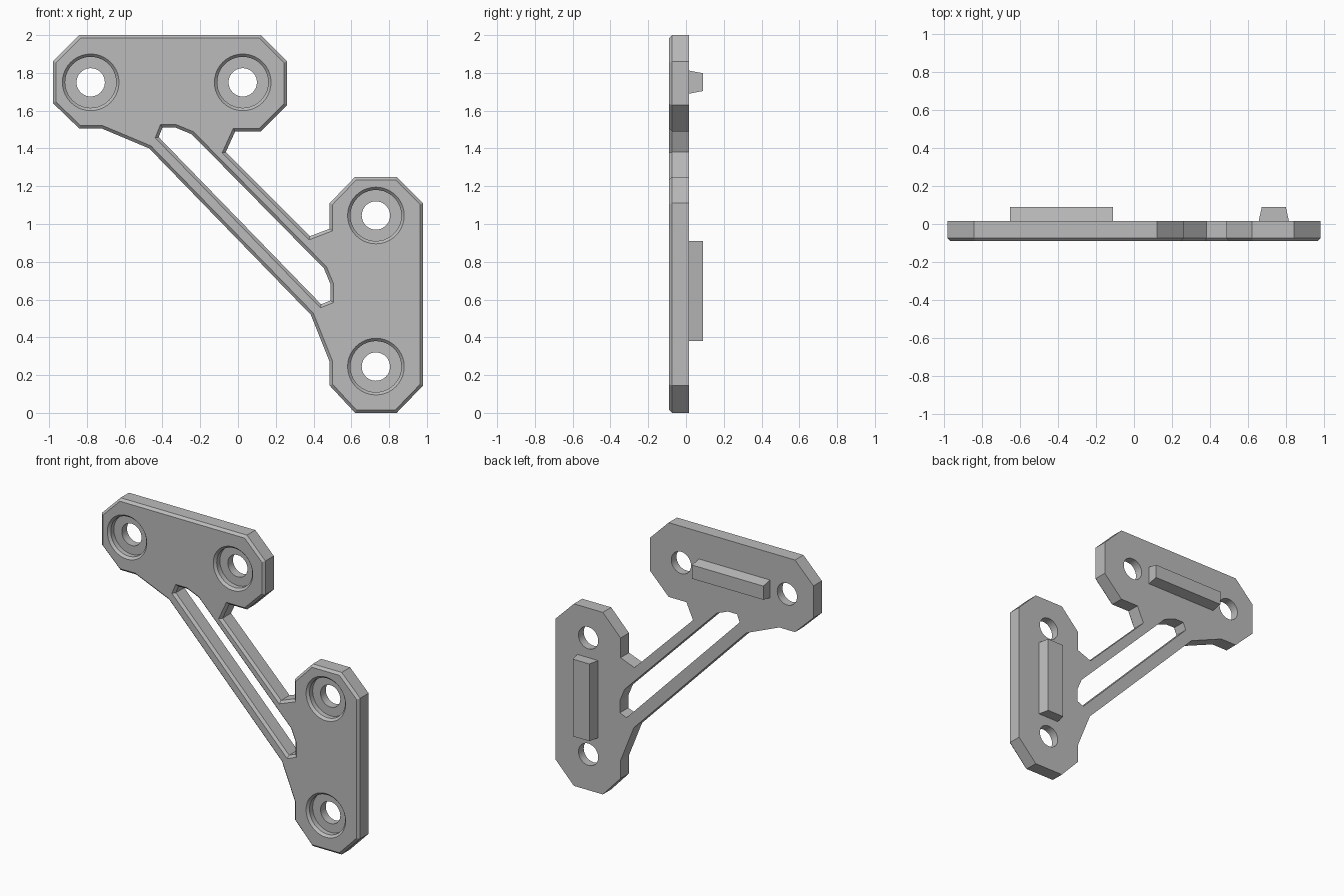
import bpy, bmesh, math
from mathutils import Vector

cube = bpy.data.objects.get("Cube")
if cube:
    bpy.data.objects.remove(cube, do_unlink=True)

FRONT, BACK, TIP = -0.09, 0.017, 0.09
BEVEL = 0.016

# One grey for the whole bracket
grey = bpy.data.materials.new("grey")
grey.use_nodes = True
colour = (0.5, 0.5, 0.5, 1)
grey.diffuse_color = colour
grey.node_tree.nodes["Principled BSDF"].inputs["Base Color"].default_value = colour


def finish(bm, name):
    bmesh.ops.recalc_face_normals(bm, faces=bm.faces)
    mesh = bpy.data.meshes.new(name)
    bm.to_mesh(mesh)
    bm.free()
    mesh.materials.append(grey)
    obj = bpy.data.objects.new(name, mesh)
    bpy.context.collection.objects.link(obj)
    return obj


def inset(points, d):
    """Move a clockwise polygon's sides inward by d."""
    pts = [Vector(p) for p in points]
    result = []
    for i, p in enumerate(pts):
        a = (p - pts[i - 1]).normalized()
        b = (pts[(i + 1) % len(pts)] - p).normalized()
        na, nb = Vector((a.y, -a.x)), Vector((b.y, -b.x))
        result.append(p + (na + nb) * d / (1 + na.dot(nb)))
    return result


def circle(cx, cz, r, n=40):
    return [(cx + r * math.cos(math.tau * i / n), cz + r * math.sin(math.tau * i / n))
            for i in range(n)]


def add_wall(bm, rings):
    """Join (points, y) rings; return the edges of the first and last."""
    loops = [[bm.verts.new((x, y, z)) for x, z in pts] for pts, y in rings]
    n = len(loops[0])
    for a, b in zip(loops, loops[1:]):
        for i in range(n):
            j = (i + 1) % n
            bm.faces.new((a[i], a[j], b[j], b[i]))
    return [[bm.edges.get((lp[i], lp[(i + 1) % n])) for i in range(n)]
            for lp in (loops[0], loops[-1])]


outline = [(-0.84, 2.0), (0.12, 2.0), (0.26, 1.86), (0.26, 1.63), (0.12, 1.49),
           (-0.015, 1.49), (-0.065, 1.38), (0.38, 0.935), (0.485, 0.975),
           (0.485, 1.11), (0.62, 1.25), (0.84, 1.25), (0.98, 1.11), (0.98, 0.145),
           (0.84, 0.0), (0.62, 0.0), (0.485, 0.145), (0.485, 0.27), (0.385, 0.52),
           (-0.47, 1.4), (-0.72, 1.505), (-0.84, 1.505), (-0.98, 1.64), (-0.98, 1.86)]
slot = [(-0.42, 1.46), (-0.4, 1.51), (-0.33, 1.51), (-0.245, 1.475),
        (0.455, 0.765), (0.49, 0.68), (0.49, 0.595), (0.44, 0.575)]
holes = [(-0.78, 1.75), (0.025, 1.75), (0.73, 1.045), (0.73, 0.245)]

# Plate: chamfered rim and slot, stepped screw holes, flat front and back
bm = bmesh.new()
caps = []
for shape, d in ((outline, BEVEL), (slot, -BEVEL)):
    caps.append(add_wall(bm, [(inset(shape, d), FRONT), (shape, FRONT + BEVEL),
                              (shape, BACK)]))
for cx, cz in holes:
    steps = [(0.15, FRONT), (0.135, FRONT + BEVEL), (0.135, FRONT + 0.05),
             (0.075, FRONT + 0.05), (0.075, BACK)]
    caps.append(add_wall(bm, [(circle(cx, cz, r), y) for r, y in steps]))
for side in (0, 1):
    edges = [e for cap in caps for e in cap[side]]
    bmesh.ops.triangle_fill(bm, edges=edges, use_beauty=True,
                            normal=(0, 1 if side else -1, 0))
plate = finish(bm, "bracket_plate")
bpy.context.view_layer.objects.active = plate
plate.select_set(True)
bpy.ops.object.shade_smooth_by_angle(angle=math.radians(20))


# Locating ribs on the back, narrowing outward across their width
def rib(name, x0, x1, z0, z1, tx, tz):
    def rect(dx, dz):
        return [(x0 + dx, z0 + dz), (x1 - dx, z0 + dz),
                (x1 - dx, z1 - dz), (x0 + dx, z1 - dz)]
    bm = bmesh.new()
    for edges in add_wall(bm, [(rect(0, 0), BACK), (rect(tx, tz), TIP)]):
        bmesh.ops.contextual_create(bm, geom=edges)
    finish(bm, name)


rib("upper_rib", -0.65, -0.11, 1.69, 1.812, 0, 0.014)
rib("lower_rib", 0.655, 0.813, 0.38, 0.91, 0.016, 0)
